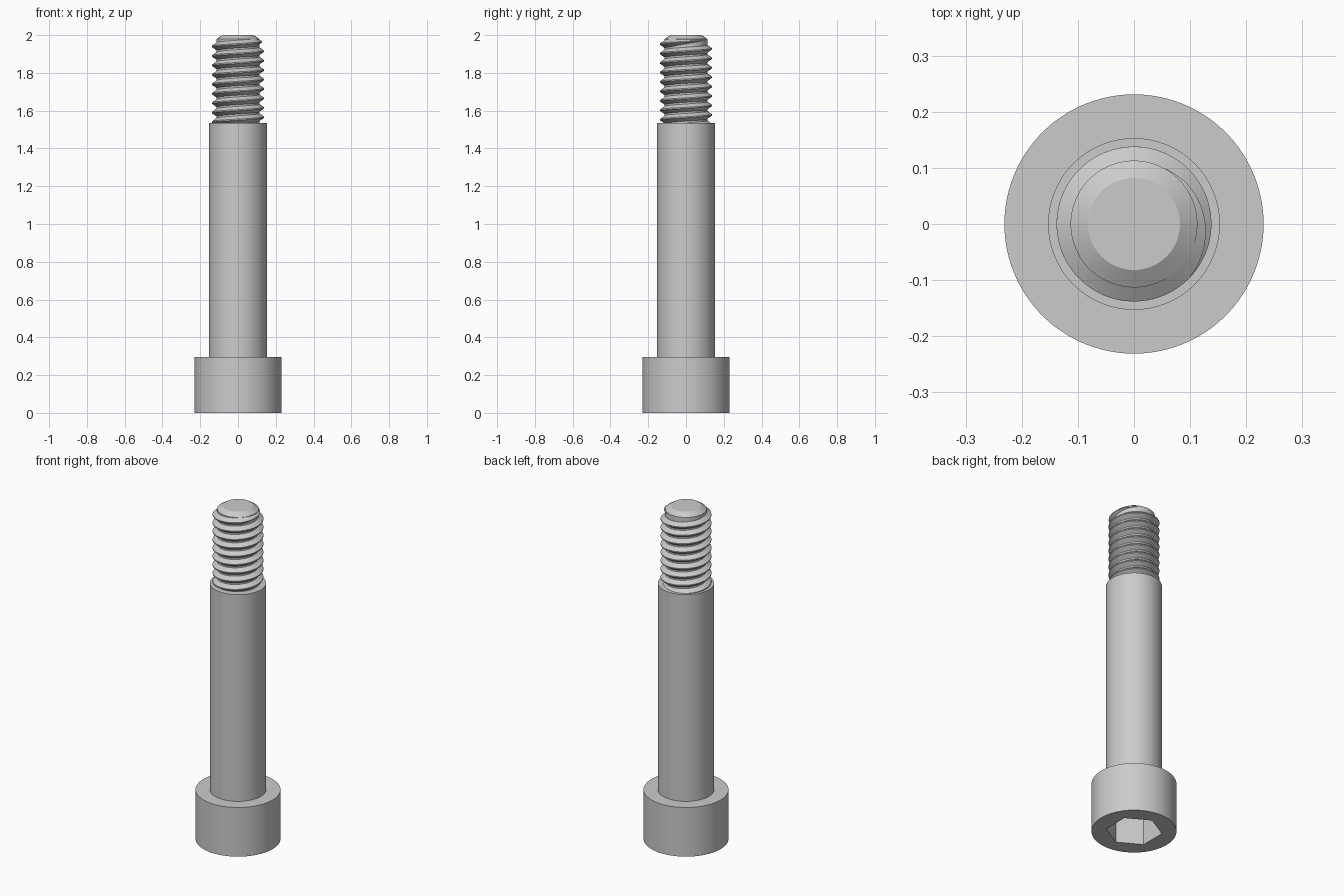
import bpy, bmesh, math

cube = bpy.data.objects.get("Cube")
if cube:
    bpy.data.objects.remove(cube, do_unlink=True)

SEGMENTS = 96
HEAD_R, HEAD_TOP = 0.231, 0.295
SHANK_R, SHANK_TOP = 0.153, 1.535
CORE_R, THREAD_R, PITCH = 0.113, 0.138, 0.05

steel = bpy.data.materials.new("steel grey")
steel.use_nodes = True
colour = (0.6, 0.6, 0.6, 1)
steel.diffuse_color = colour
steel.node_tree.nodes["Principled BSDF"].inputs["Base Color"].default_value = colour


def ring(bm, radius, z, count=SEGMENTS, turn=0.0):
    """A closed circle of vertices."""
    step = 2 * math.pi / count
    return [bm.verts.new((radius * math.cos(turn + i * step),
                          radius * math.sin(turn + i * step), z))
            for i in range(count)]


def bridge(bm, a, b):
    """Join two closed loops of equal length with quads."""
    n = len(a)
    for i in range(n):
        j = (i + 1) % n
        bm.faces.new((a[i], a[j], b[j], b[i]))


def lathe(bm, profile):
    rings = [ring(bm, r, z) for r, z in profile]
    for a, b in zip(rings, rings[1:]):
        bridge(bm, a, b)
    return rings


def finish(bm, name):
    bmesh.ops.recalc_face_normals(bm, faces=bm.faces)
    mesh = bpy.data.meshes.new(name)
    bm.to_mesh(mesh)
    bm.free()
    obj = bpy.data.objects.new(name, mesh)
    bpy.context.collection.objects.link(obj)
    mesh.materials.append(steel)
    bpy.ops.object.select_all(action='DESELECT')
    obj.select_set(True)
    bpy.context.view_layer.objects.active = obj
    bpy.ops.object.shade_smooth_by_angle(angle=math.radians(30))
    return obj


# Bolt body: head, shank, threaded core and chamfered tip
bm = bmesh.new()
rings = lathe(bm, [(HEAD_R, 0), (HEAD_R, HEAD_TOP), (SHANK_R, HEAD_TOP),
                   (SHANK_R, SHANK_TOP), (CORE_R, SHANK_TOP),
                   (CORE_R, 1.98), (0.082, 2.0)])
bm.faces.new(rings[-1])

# Hexagonal socket sunk into the underside of the head
mouth = ring(bm, 0.153, 0, 6, math.pi / 6)
floor = ring(bm, 0.153, 0.18, 6, math.pi / 6)
bridge(bm, mouth, floor)
bm.faces.new(floor)


def loop_edges(loop):
    return [bm.edges.get((loop[i - 1], loop[i])) for i in range(len(loop))]


bmesh.ops.triangle_fill(bm, use_beauty=True, normal=(0, 0, -1),
                        edges=loop_edges(rings[0]) + loop_edges(mouth))
finish(bm, "bolt_body")

# Right-handed helical thread that fades out near the tip
bm = bmesh.new()
end = math.radians(60)
fade = math.radians(105)
start = end - 9.2 * 2 * math.pi
steps = 700
sections = []
for k in range(steps + 1):
    angle = start + (end - start) * k / steps
    z = 1.965 + PITCH * angle / (2 * math.pi)
    size = min(1.0, max(0.04, (end - angle) / fade))
    inner = CORE_R - 0.002
    outer = CORE_R + (THREAD_R - CORE_R) * size
    base, tip = 0.022 * size, 0.003 * size
    sections.append([bm.verts.new((r * math.cos(angle), r * math.sin(angle), z + dz))
                     for r, dz in ((inner, -base), (outer, -tip),
                                   (outer, tip), (inner, base))])
for a, b in zip(sections, sections[1:]):
    bridge(bm, a, b)
bm.faces.new(sections[0])
bm.faces.new(sections[-1])
finish(bm, "screw_thread")
